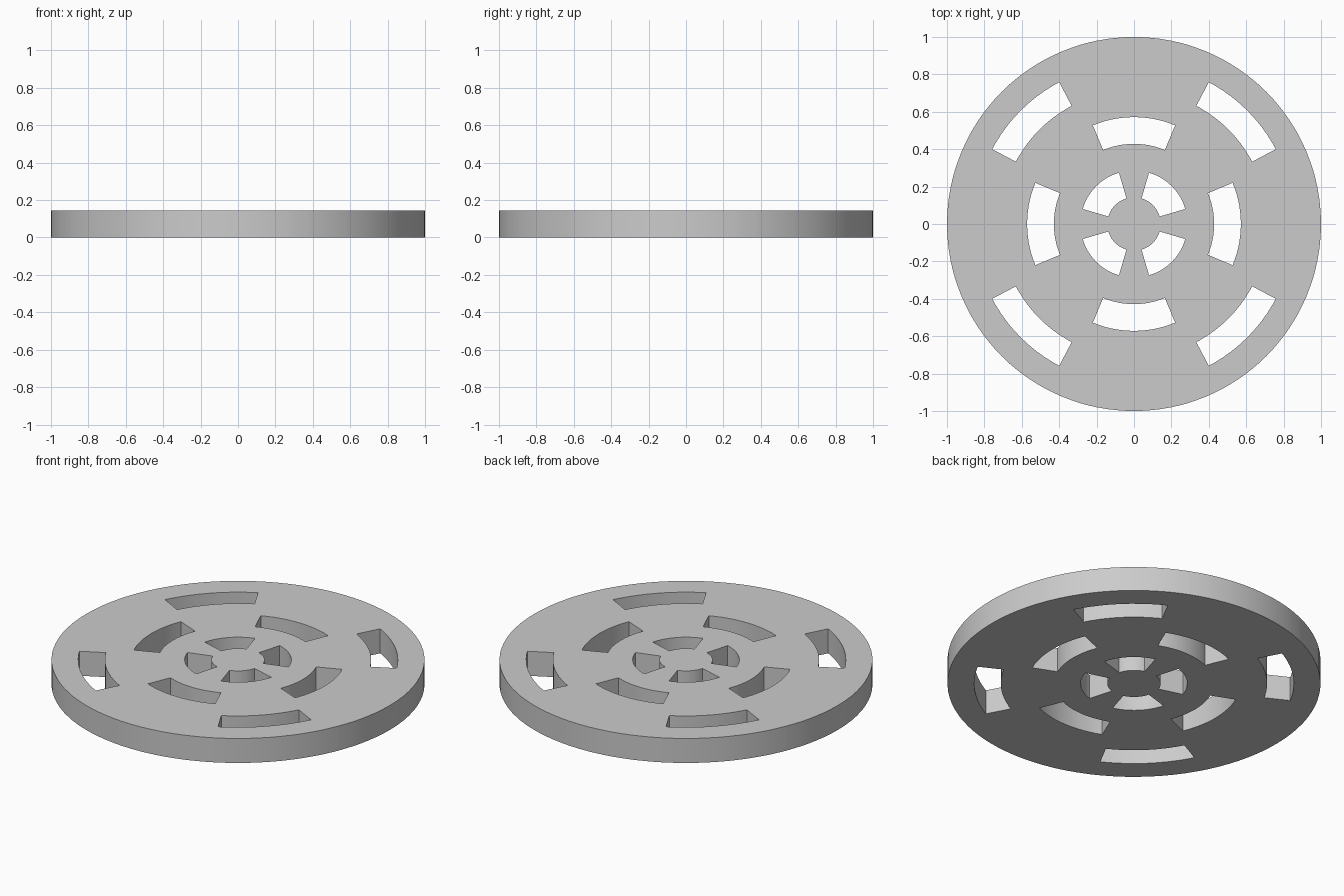
import bpy, bmesh, math

if "Cube" in bpy.data.objects:
    bpy.data.objects.remove(bpy.data.objects["Cube"])

BAND = 1 / 7          # every concentric band has the same width
HEIGHT = 0.145
# band index -> (centre angle of the first slot, half width), repeated 4 times
SLOTS = {1: (math.pi / 4, 0.5), 3: (0.0, 0.395), 5: (math.pi / 4, 0.3)}
QUARTER = math.pi / 2


def in_slot(band, angle):
    if band not in SLOTS:
        return False
    centre, half = SLOTS[band]
    d = (angle - centre + QUARTER / 2) % QUARTER - QUARTER / 2
    return abs(d) < half


# angular divisions: regular steps plus the slot ends
angles = [(i * math.tau / 96) for i in range(96)]
for centre, half in SLOTS.values():
    for k in range(4):
        for s in (-1, 1):
            angles.append((centre + k * QUARTER + s * half) % math.tau)
angles.sort()
n = len(angles)

# polar grid, skipping the slot openings
bm = bmesh.new()
hub = bm.verts.new((0, 0, 0))
rings = [[bm.verts.new((r * BAND * math.cos(a), r * BAND * math.sin(a), 0))
          for a in angles] for r in range(1, 8)]
for i, a in enumerate(angles):
    j = (i + 1) % n
    end = angles[j] if j else angles[0] + math.tau
    bm.faces.new((hub, rings[0][i], rings[0][j]))
    for band in range(1, 7):
        if not in_slot(band, (a + end) / 2):
            lo, hi = rings[band - 1], rings[band]
            bm.faces.new((lo[i], hi[i], hi[j], lo[j]))
bmesh.ops.delete(bm, geom=[v for v in bm.verts if not v.link_faces],
                 context='VERTS')

# thickness
out = bmesh.ops.extrude_face_region(bm, geom=bm.faces[:], use_keep_orig=True)
top = [g for g in out['geom'] if isinstance(g, bmesh.types.BMVert)]
bmesh.ops.translate(bm, vec=(0, 0, HEIGHT), verts=top)
bmesh.ops.recalc_face_normals(bm, faces=bm.faces[:])

mesh = bpy.data.meshes.new("slotted_disc")
bm.to_mesh(mesh)
bm.free()
disc = bpy.data.objects.new("slotted_disc", mesh)
bpy.context.collection.objects.link(disc)
bpy.context.view_layer.objects.active = disc
disc.select_set(True)
bpy.ops.object.shade_smooth_by_angle(angle=math.radians(30))
